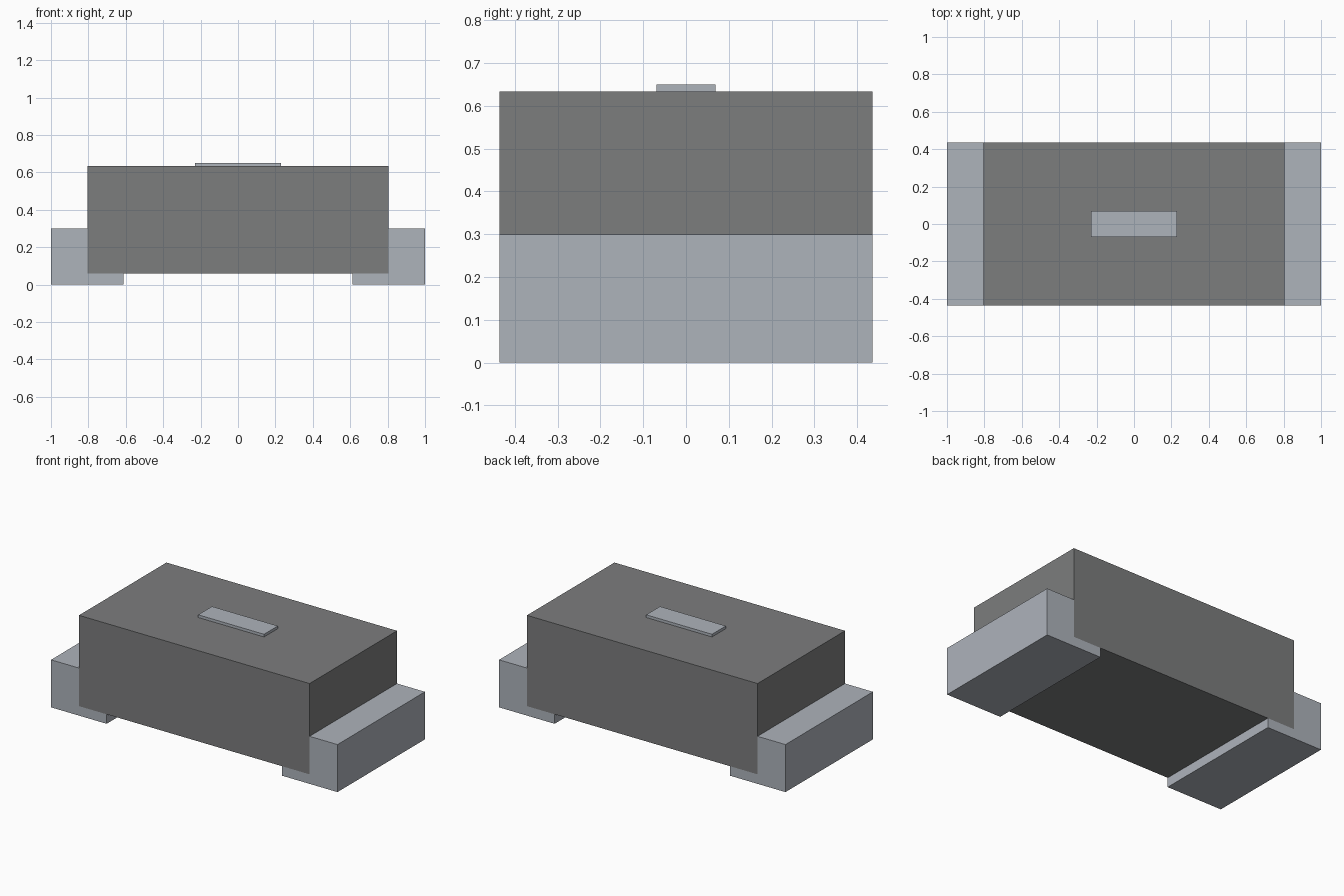
import bpy
import bmesh

cube = bpy.data.objects.get("Cube")
if cube:
    bpy.data.objects.remove(cube, do_unlink=True)


def make_material(name, rgb):
    mat = bpy.data.materials.new(name)
    mat.use_nodes = True
    colour = (*rgb, 1)
    mat.diffuse_color = colour
    mat.node_tree.nodes["Principled BSDF"].inputs["Base Color"].default_value = colour
    return mat


def extrude_profile(name, profile, half_depth, mat):
    """Sweep an x-z outline along y, centred on y = 0."""
    bm = bmesh.new()
    face = bm.faces.new([bm.verts.new((x, -half_depth, z)) for x, z in profile])
    grown = bmesh.ops.extrude_face_region(bm, geom=[face])["geom"]
    verts = [v for v in grown if isinstance(v, bmesh.types.BMVert)]
    bmesh.ops.translate(bm, verts=verts, vec=(0, 2 * half_depth, 0))
    bmesh.ops.recalc_face_normals(bm, faces=bm.faces)
    mesh = bpy.data.meshes.new(name)
    bm.to_mesh(mesh)
    bm.free()
    mesh.materials.append(mat)
    obj = bpy.data.objects.new(name, mesh)
    bpy.context.collection.objects.link(obj)
    return obj


def rectangle(half_width, bottom, top):
    return [(-half_width, bottom), (half_width, bottom),
            (half_width, top), (-half_width, top)]


dark_grey = make_material("dark grey plastic", (0.202, 0.205, 0.207))
silver = make_material("silver metal", (0.423, 0.451, 0.497))

BODY_HALF, DEPTH_HALF = 0.805, 0.436
BODY_BOTTOM, BODY_TOP = 0.06, 0.633

# Moulded body
extrude_profile("body", rectangle(BODY_HALF, BODY_BOTTOM, BODY_TOP), DEPTH_HALF, dark_grey)

# L-shaped end terminals that wrap under the body
terminal = [(0.612, 0), (1, 0), (1, 0.3), (BODY_HALF, 0.3),
            (BODY_HALF, BODY_BOTTOM), (0.612, BODY_BOTTOM)]
for side, sign in (("left", 1), ("right", -1)):
    extrude_profile(side + "_terminal", [(sign * x, z) for x, z in terminal],
                    DEPTH_HALF, silver)

# Raised marking bar on top
extrude_profile("top_marking", rectangle(0.23, BODY_TOP, 0.65), 0.069, silver)
